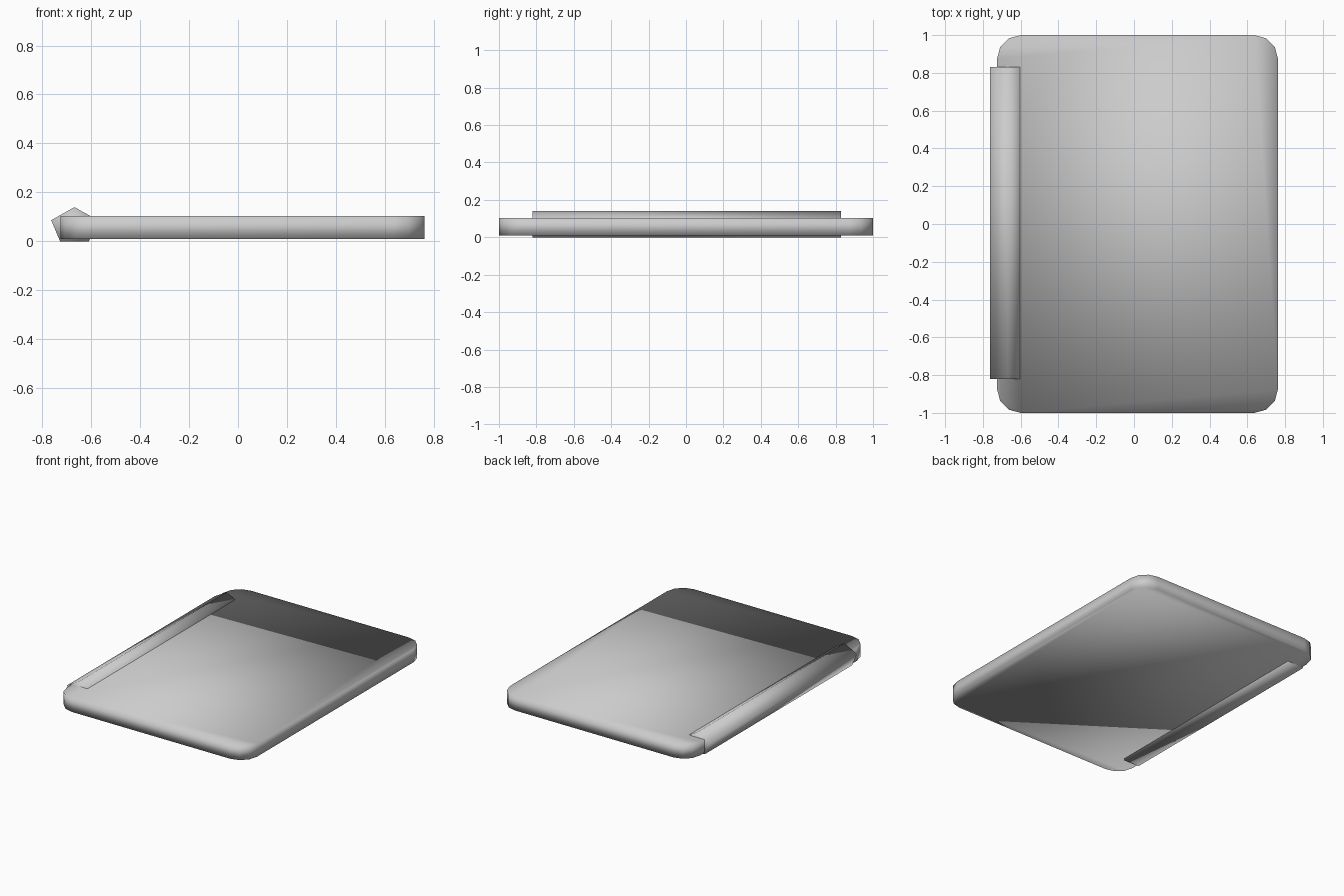
import bpy, bmesh, math

if "Cube" in bpy.data.objects:
    bpy.data.objects.remove(bpy.data.objects["Cube"])

grey = bpy.data.materials.new("plain grey")
grey.diffuse_color = (0.6, 0.6, 0.6, 1)
grey.use_nodes = True
grey.node_tree.nodes["Principled BSDF"].inputs["Base Color"].default_value = grey.diffuse_color


def prism(name, profile, place, start, end):
    """Extrude a closed profile between two levels, capped and smooth shaded."""
    bm = bmesh.new()
    a = [bm.verts.new(place(u, v, start)) for u, v in profile]
    b = [bm.verts.new(place(u, v, end)) for u, v in profile]
    n = len(profile)
    bm.faces.new(a)
    bm.faces.new(b)
    for i in range(n):
        j = (i + 1) % n
        bm.faces.new((a[i], a[j], b[j], b[i]))
    bmesh.ops.recalc_face_normals(bm, faces=bm.faces)
    mesh = bpy.data.meshes.new(name)
    bm.to_mesh(mesh)
    bm.free()
    mesh.materials.append(grey)
    mesh.shade_smooth()
    obj = bpy.data.objects.new(name, mesh)
    bpy.context.collection.objects.link(obj)
    return obj


# Flat slab: rectangle with rounded corners, three segments each
x0, x1, y, r = -0.725, 0.762, 1.0, 0.125
outline = []
for k, (cx, cy) in enumerate([(x1 - r, y - r), (x0 + r, y - r),
                              (x0 + r, -y + r), (x1 - r, -y + r)]):
    for s in range(4):
        t = math.radians(90 * k + 30 * s)
        outline.append((cx + r * math.cos(t), cy + r * math.sin(t)))
prism("slab", outline, lambda u, v, w: (u, v, w), 0.01, 0.104)

# Five-sided spine along the left edge, point upwards
angles = [math.radians(90 + 72 * i) for i in range(5)]
pentagon = [(-0.668 + 0.1 * math.cos(t), 0.0626 + 0.0774 * math.sin(t))
            for t in angles]
prism("spine", pentagon, lambda u, v, w: (u, w, v), -0.82, 0.83)
